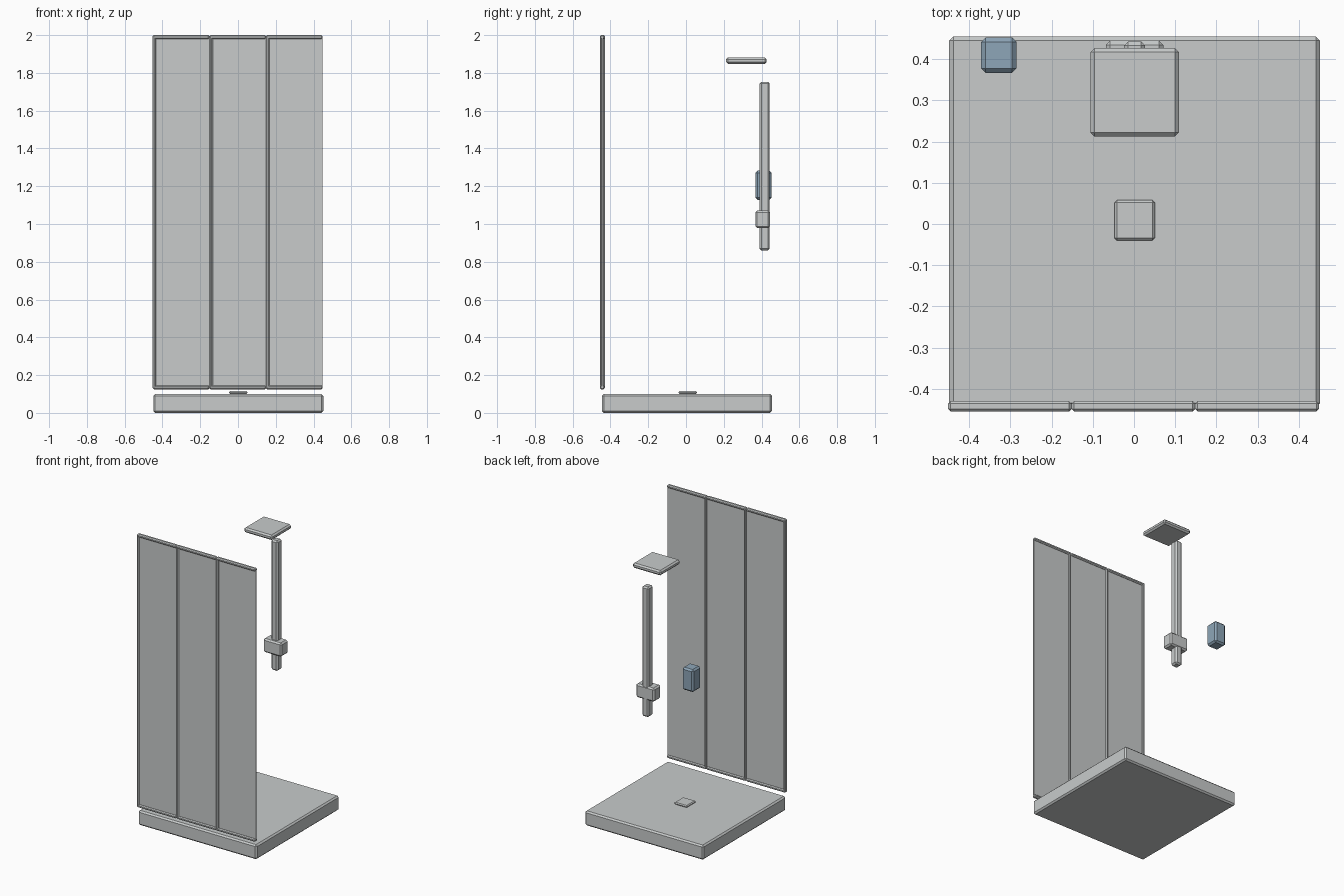
import bpy

if "Cube" in bpy.data.objects:
    bpy.data.objects.remove(bpy.data.objects["Cube"])


def make_material(name, rgb):
    m = bpy.data.materials.new(name)
    m.diffuse_color = (*rgb, 1)
    m.use_nodes = True
    m.node_tree.nodes["Principled BSDF"].inputs["Base Color"].default_value = m.diffuse_color
    return m


GREY = make_material("pale_grey", (0.58, 0.60, 0.60))
BLUE = make_material("dusty_blue", (0.27, 0.38, 0.48))


def box(name, x, y, z, bevel, mat=GREY):
    """Chamfered box from (min, max) ranges on each axis."""
    ranges = (x, y, z)
    bpy.ops.mesh.primitive_cube_add(size=1, location=[(a + b) / 2 for a, b in ranges])
    ob = bpy.context.object
    ob.name = name
    ob.scale = [b - a for a, b in ranges]
    bpy.ops.object.transform_apply(location=False, rotation=False, scale=True)
    ob.data.materials.append(mat)
    if bevel:
        mod = ob.modifiers.new("chamfer", "BEVEL")
        mod.width = bevel
        mod.segments = 1
    return ob


# Floor tray and drain cover
box("shower_tray", (-0.4485, 0.4515), (-0.445, 0.455), (0, 0.10), 0.01)
box("drain_cover", (-0.0475, 0.0505), (-0.04, 0.058), (0.10, 0.115), 0.006)

# Three glass door panels, each with a left post and top and bottom rails
RAIL_Y = (-0.455, -0.43)
for i in range(3):
    x0 = -0.4515 + 0.3 * i
    x1 = x0 + 0.3
    n = i + 1
    box(f"glass_panel_{n}", (x0 + 0.008, x1), (-0.4465, -0.4385), (0.13, 1.99), 0)
    box(f"door_post_{n}", (x0, x0 + 0.018), RAIL_Y, (0.125, 2.0), 0.006)
    box(f"top_rail_{n}", (x0, x1), RAIL_Y, (1.98, 2.0), 0.006)
    box(f"bottom_rail_{n}", (x0, x1), RAIL_Y, (0.125, 0.145), 0.006)

# Shower column, mixer valve and overhead rain head
box("shower_column", (-0.024, 0.027), (0.389, 0.443), (0.86, 1.753), 0.01)
box("mixer_valve", (-0.068, 0.071), (0.367, 0.445), (0.978, 1.072), 0.01)
box("rain_head", (-0.106, 0.109), (0.212, 0.427), (1.848, 1.882), 0.01)

# Blue bottle
box("soap_bottle", (-0.371, -0.285), (0.367, 0.453), (1.128, 1.282), 0.011, BLUE)
